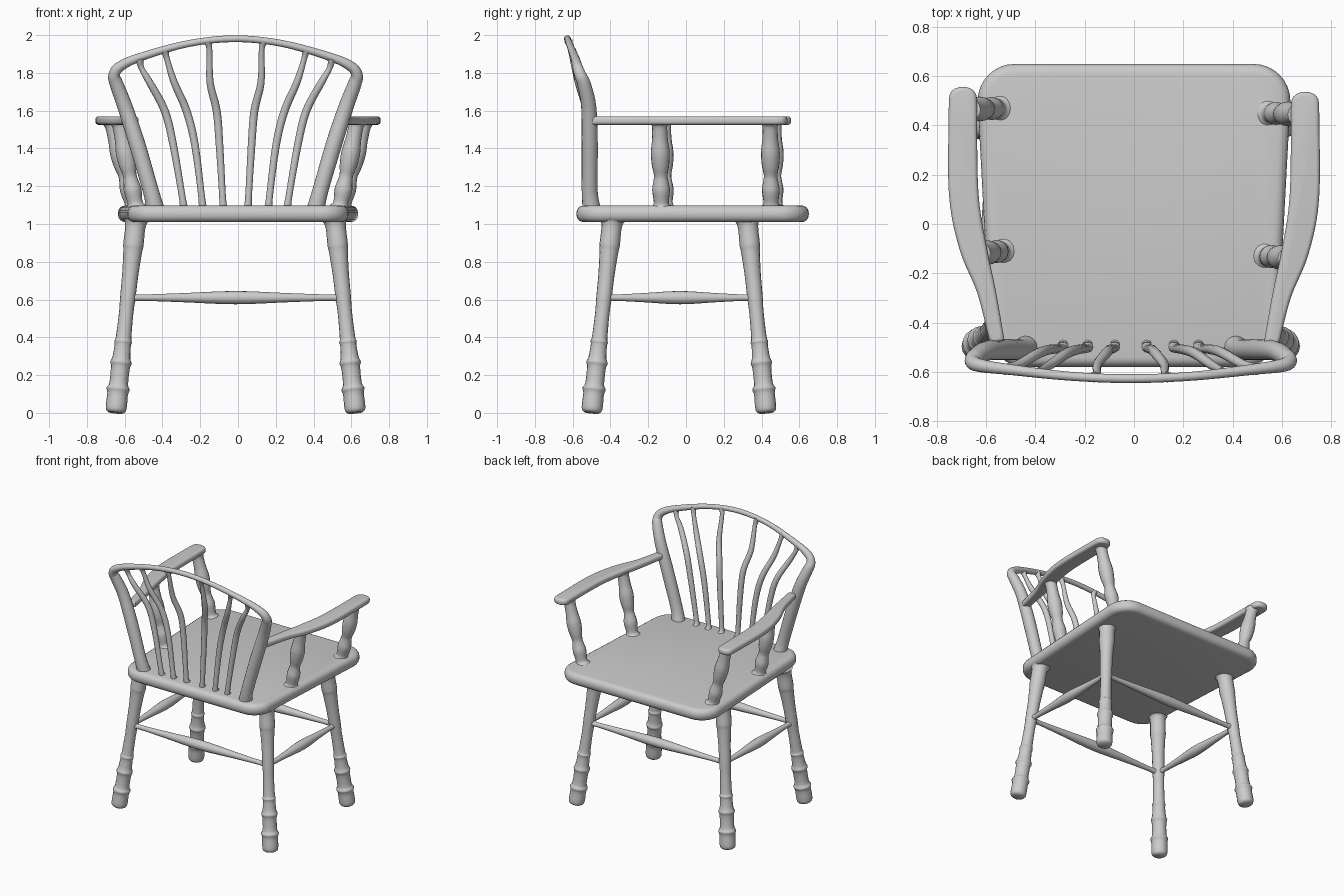
import bpy, bmesh
from math import pi, cos, sin
from mathutils import Vector

if "Cube" in bpy.data.objects:
    bpy.data.objects.remove(bpy.data.objects["Cube"])

CX = -0.013  # legs and back sit slightly left of centre


def smooth_path(pts, steps):
    """Catmull-Rom through (x, y, z, radius) points."""
    p = [Vector(q) for q in pts]
    p = [p[0] * 2 - p[1]] + p + [p[-1] * 2 - p[-2]]
    out = []
    for i in range(1, len(p) - 2):
        a, b, c, d = p[i - 1:i + 3]
        for s in range(steps):
            t = s / steps
            out.append(0.5 * (2 * b + (c - a) * t + (2 * a - 5 * b + 4 * c - d) * t * t
                              + (3 * b - a - 3 * c + d) * t ** 3))
    return out + [p[-2]]


def finish(name, bm):
    bmesh.ops.recalc_face_normals(bm, faces=bm.faces)
    me = bpy.data.meshes.new(name)
    bm.to_mesh(me)
    bm.free()
    ob = bpy.data.objects.new(name, me)
    bpy.context.collection.objects.link(ob)
    bpy.context.view_layer.objects.active = ob
    ob.select_set(True)
    bpy.ops.object.shade_smooth_by_angle(angle=pi / 4)
    ob.select_set(False)
    return ob


def sweep(name, pts, sides=16, steps=4):
    """Round bar with changing radius along a path."""
    path = smooth_path(pts, steps)
    pos = [q.to_3d() for q in path]
    whole = (pos[-1] - pos[0]).normalized()
    ref = Vector((1, 0, 0)) if abs(whole.y) > 0.9 else Vector((0, 1, 0))
    bm = bmesh.new()
    rings = []
    for i, q in enumerate(pos):
        t = (pos[min(i + 1, len(pos) - 1)] - pos[max(i - 1, 0)]).normalized()
        u = t.cross(ref).normalized()
        v = u.cross(t)
        rings.append([bm.verts.new(q + path[i].w * (u * cos(a) + v * sin(a)))
                      for a in (2 * pi * k / sides for k in range(sides))])
    for r0, r1 in zip(rings, rings[1:]):
        for k in range(sides):
            j = (k + 1) % sides
            bm.faces.new((r0[k], r0[j], r1[j], r1[k]))
    bm.faces.new(rings[0])
    bm.faces.new(rings[-1])
    return finish(name, bm)


def turned(name, a, b, profile, **kw):
    """Straight turned bar from a to b; profile is (fraction, radius)."""
    a, b = Vector(a), Vector(b)
    return sweep(name, [(*a.lerp(b, t), r) for t, r in profile], **kw)


def slab(name, outline, z0, z1, bevel):
    """Flat board with rounded edges."""
    bm = bmesh.new()
    f = bm.faces.new([bm.verts.new((x, y, z0)) for x, y in outline])
    top = bmesh.ops.extrude_face_region(bm, geom=[f])["geom"]
    bmesh.ops.translate(bm, vec=(0, 0, z1 - z0),
                        verts=[g for g in top if isinstance(g, bmesh.types.BMVert)])
    rim = [e for e in bm.edges if abs(e.verts[0].co.z - e.verts[1].co.z) < 1e-6]
    bmesh.ops.bevel(bm, geom=rim, offset=bevel, segments=4, profile=0.5, affect='EDGES')
    return finish(name, bm)


# Seat: tapered board with rounded corners
corners = [(0.485, 0.50, 0.15, 0), (-0.485, 0.50, 0.15, 90),
           (-0.445, -0.44, 0.14, 180), (0.445, -0.44, 0.14, 270)]
outline = []
for x, y, r, start in corners:
    for k in range(9):
        a = (start + k * 90 / 8) * pi / 180
        outline.append((x + r * cos(a), y + r * sin(a)))
slab("seat", outline, 1.01, 1.098, 0.038)

# Legs: splayed and turned
leg_profile = [(0, 0.038), (0.012, 0.052), (0.04, 0.056), (0.10, 0.055), (0.125, 0.062),
               (0.15, 0.050), (0.235, 0.050), (0.26, 0.057), (0.285, 0.048), (0.35, 0.043),
               (0.37, 0.047), (0.39, 0.041), (0.52, 0.038), (0.60, 0.041), (0.72, 0.043),
               (0.84, 0.050), (0.87, 0.054), (0.95, 0.053), (0.985, 0.058), (1, 0.068)]
stretch = [(0, 0.024), (0.06, 0.017), (0.25, 0.024), (0.5, 0.035),
           (0.75, 0.024), (0.94, 0.017), (1, 0.024)]
arm_post = [(0, 0.055), (0.05, 0.040), (0.2, 0.047), (0.3, 0.040), (0.38, 0.036),
            (0.5, 0.046), (0.65, 0.050), (0.8, 0.042), (0.95, 0.040), (1, 0.046)]
arm_path = [(0.695, 0.49, 0, 0.057), (0.692, 0.12, 0, 0.06), (0.655, -0.10, 0, 0.055),
            (0.60, -0.28, 0, 0.038), (0.555, -0.49, 0, 0.030)]

for s, side in ((-1, "left"), (1, "right")):
    turned("back_leg_" + side, (CX + s * 0.635, -0.50, 0), (CX + s * 0.527, -0.39, 1.02),
           leg_profile, steps=3)
    turned("front_leg_" + side, (CX + s * 0.635, 0.425, 0), (CX + s * 0.527, 0.325, 1.02),
           leg_profile, steps=3)
    turned("side_stretcher_" + side, (CX + s * 0.572, -0.42, 0.61), (CX + s * 0.572, 0.355, 0.61), stretch)

    # Arm posts and flat curved arm
    dy = -0.01 * s
    turned("front_arm_post_" + side, (s * 0.555, 0.46 + dy, 1.09), (s * 0.668, 0.455 + dy, 1.535), arm_post)
    turned("rear_arm_post_" + side, (s * 0.54, -0.12 + dy, 1.09), (s * 0.628, -0.13 + dy, 1.535), arm_post)
    path = smooth_path(arm_path, 5)
    edges = ([], [])
    for i, q in enumerate(path):
        t = path[min(i + 1, len(path) - 1)] - path[max(i - 1, 0)]
        n = Vector((-t.y, t.x)).normalized()
        for e, k in zip(edges, (1, -1)):
            e.append((s * (q.x + k * q.w * n.x), q.y + k * q.w * n.y + dy))
    nose = [(s * (0.695 + 0.057 * cos(a)), 0.49 + dy + 0.057 * max(0, sin(a)) ** 0.7)
            for a in (k * pi / 10 for k in range(9, 0, -1))]
    slab("arm_" + side, nose + edges[0] + edges[1][::-1], 1.525, 1.57, 0.017)

turned("back_stretcher", (CX - 0.56, -0.435, 0.61), (CX + 0.56, -0.435, 0.61), stretch)
turned("front_stretcher", (CX - 0.56, 0.365, 0.61), (CX + 0.56, 0.365, 0.61), stretch)

# Back hoop: thick side posts joined by a thin arched rail
half = [(-0.425, -0.50, 1.08, 0.048), (-0.45, -0.51, 1.18, 0.042), (-0.52, -0.51, 1.42, 0.043),
        (-0.585, -0.515, 1.62, 0.040), (-0.63, -0.54, 1.74, 0.036), (-0.642, -0.56, 1.79, 0.031),
        (-0.61, -0.575, 1.835, 0.027), (-0.50, -0.59, 1.885, 0.022), (-0.25, -0.618, 1.955, 0.018)]
hoop = half + [(0, -0.628, 1.981, 0.018)] + [(-x, y, z, r) for x, y, z, r in half[::-1]]
sweep("back_hoop", [(x + CX, y, z, r) for x, y, z, r in hoop], steps=5)

# Six fanned spindles, bent outward and backward near the top
levels = [(1.085, -0.495, 0.028), (1.13, -0.505, 0.018), (1.42, -0.51, 0.020),
          (1.60, -0.525, 0.021), (1.75, -0.57, 0.019)]
fans = [((0.275, 0.28, 0.33, 0.375, 0.455), (0.51, -0.592, 1.875)),
        ((0.175, 0.178, 0.215, 0.26, 0.325), (0.375, -0.604, 1.923)),
        ((0.065, 0.068, 0.085, 0.10, 0.135), (0.15, -0.622, 1.97))]
for i, (xs, tip) in enumerate(fans):
    for s, side in ((-1, "left"), (1, "right")):
        pts = [(CX + s * x, y, z, r) for x, (z, y, r) in zip(xs, levels)]
        x, y, z = tip
        pts += [(CX + s * (x - 0.012), y + 0.012, z - 0.05, 0.015), (CX + s * x, y, z, 0.022)]
        sweep(f"spindle_{side}_{i + 1}", pts, sides=12)
